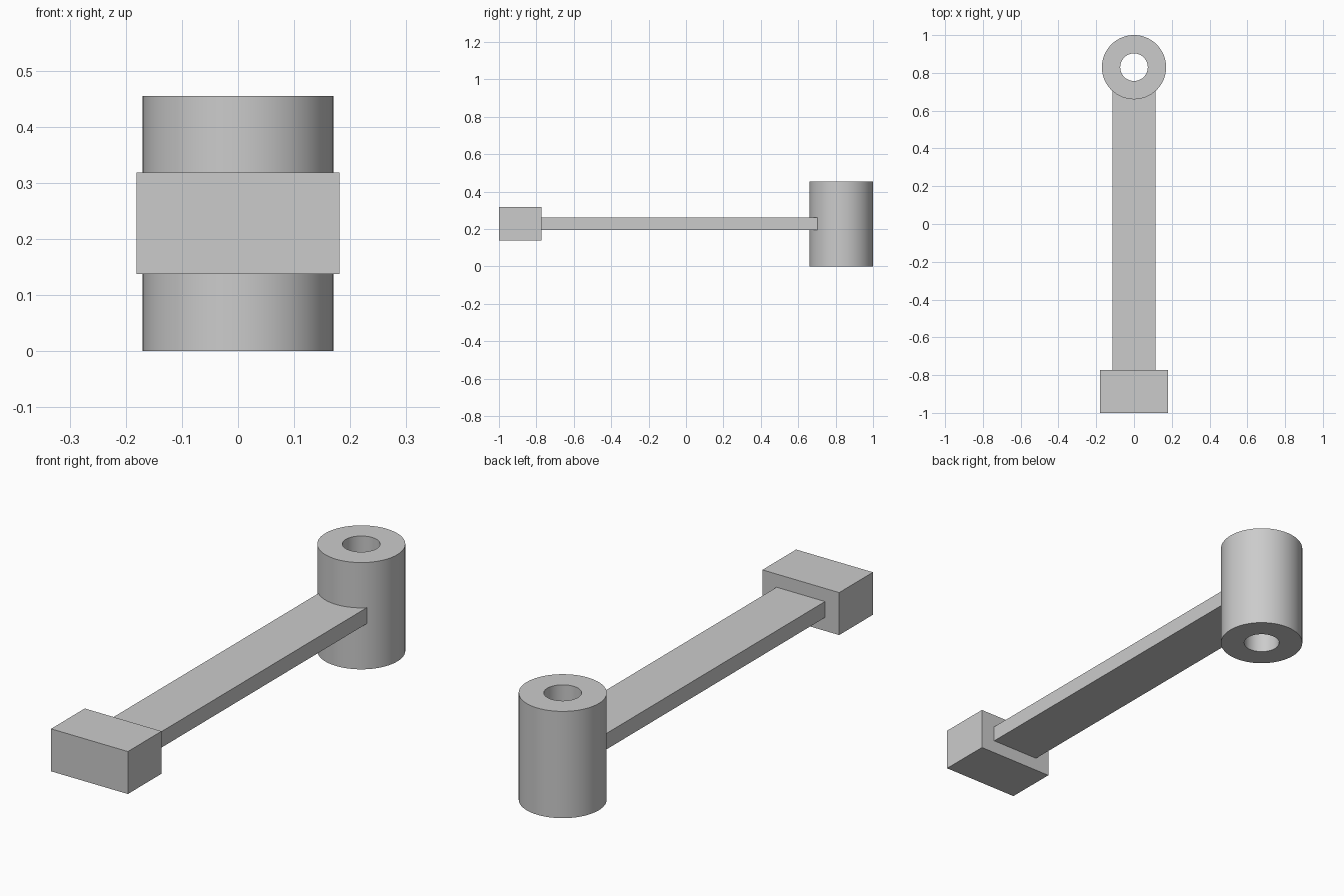
import bpy
import bmesh
import math
from mathutils import Matrix, Vector

cube = bpy.data.objects.get("Cube")
if cube:
    bpy.data.objects.remove(cube, do_unlink=True)

GREY = (0.6, 0.6, 0.6, 1.0)
grey = bpy.data.materials.new("plain_grey")
grey.use_nodes = True
grey.diffuse_color = GREY
grey.node_tree.nodes["Principled BSDF"].inputs["Base Color"].default_value = GREY


def finish(name, bm):
    """Turn a bmesh into a named grey object."""
    bmesh.ops.recalc_face_normals(bm, faces=bm.faces)
    mesh = bpy.data.meshes.new(name)
    bm.to_mesh(mesh)
    bm.free()
    mesh.materials.append(grey)
    obj = bpy.data.objects.new(name, mesh)
    bpy.context.collection.objects.link(obj)
    return obj


def box(name, low, high):
    """Axis-aligned box between two corners."""
    low, high = Vector(low), Vector(high)
    bm = bmesh.new()
    bmesh.ops.create_cube(bm, size=1, matrix=Matrix.Translation((low + high) / 2)
                          @ Matrix.Diagonal(high - low).to_4x4())
    return finish(name, bm)


def tube(name, centre_y, outer, inner, height, sides=64):
    """Upright hollow cylinder, spun from its wall section."""
    bm = bmesh.new()
    section = [(inner, 0), (outer, 0), (outer, height), (inner, height)]
    verts = [bm.verts.new((r, centre_y, z)) for r, z in section]
    edges = [bm.edges.new((verts[i], verts[(i + 1) % 4])) for i in range(4)]
    bmesh.ops.spin(bm, geom=verts + edges, cent=(0, centre_y, 0), axis=(0, 0, 1),
                   angle=math.tau, steps=sides)
    bmesh.ops.remove_doubles(bm, verts=bm.verts, dist=0.0001)
    return finish(name, bm)


# Rectangular end block
box("end_block", (-0.181, -1, 0.137), (0.181, -0.773, 0.318))

# Flat arm running from the block into the hub wall
box("arm", (-0.114, -0.773, 0.194), (0.114, 0.71, 0.262))

# Bored hub
hub = tube("hub", 0.83, 0.17, 0.073, 0.455)
bpy.context.view_layer.objects.active = hub
hub.select_set(True)
bpy.ops.object.shade_smooth_by_angle(angle=math.radians(30))
